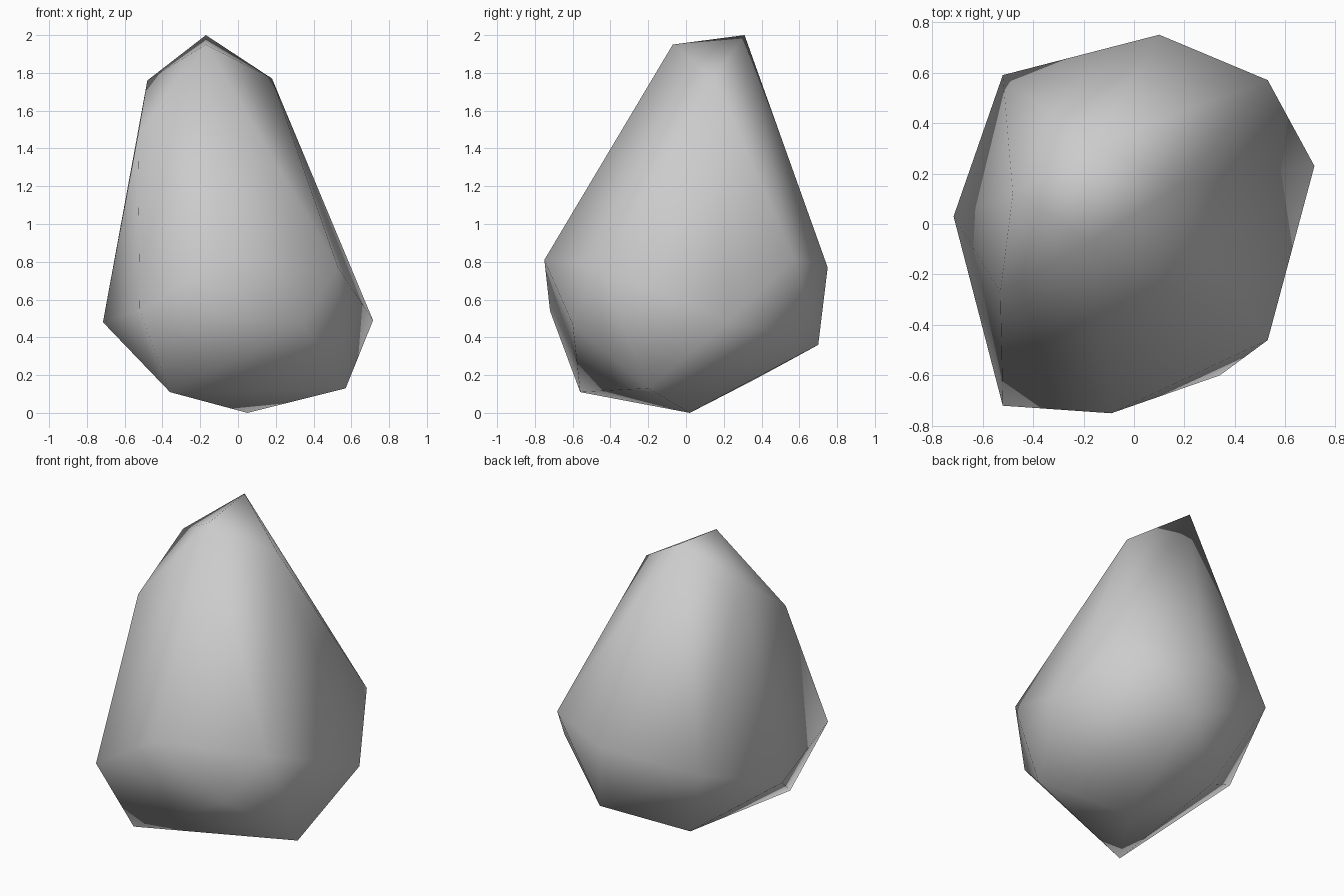
import bpy
import bmesh

# Remove the default cube
default_cube = bpy.data.objects.get("Cube")
if default_cube:
    bpy.data.objects.remove(default_cube, do_unlink=True)


def make_material(name, colour):
    material = bpy.data.materials.new(name)
    material.use_nodes = True
    material.diffuse_color = colour
    shader = material.node_tree.nodes["Principled BSDF"]
    shader.inputs["Base Color"].default_value = colour
    return material


def make_stone(name, corners, material):
    """Wrap a convex skin around the corner points and shade it smooth."""
    bm = bmesh.new()
    for corner in corners:
        bm.verts.new(corner)
    bmesh.ops.convex_hull(bm, input=list(bm.verts))
    loose = [vert for vert in bm.verts if not vert.link_faces]
    bmesh.ops.delete(bm, geom=loose, context="VERTS")
    bmesh.ops.recalc_face_normals(bm, faces=list(bm.faces))
    for face in bm.faces:
        face.smooth = True
    mesh = bpy.data.meshes.new(name)
    bm.to_mesh(mesh)
    bm.free()
    mesh.materials.append(material)
    stone = bpy.data.objects.new(name, mesh)
    bpy.context.collection.objects.link(stone)
    return stone


# Corners of the rock, grouped by height
peak = [(-.17, .31, 2), (-.17, -.07, 1.95)]
shoulder = [(.18, .15, 1.77), (-.48, .12, 1.76), (-.53, -.27, 1.47)]
belly = [(-.09, -.75, .81), (.53, -.46, .77), (.53, .57, .82),
         (.1, .75, .77), (-.52, .59, .69)]
waist = [(-.52, -.72, .54), (.34, -.6, .47), (.715, .23, .49),
         (.13, .7, .36), (-.715, .03, .48)]
foot = [(-.36, -.56, .11), (.57, -.2, .13), (-.29, .37, .18), (.05, .02, 0)]

grey = make_material("stone grey", (.6, .6, .6, 1))
make_stone("rock", peak + shoulder + belly + waist + foot, grey)
